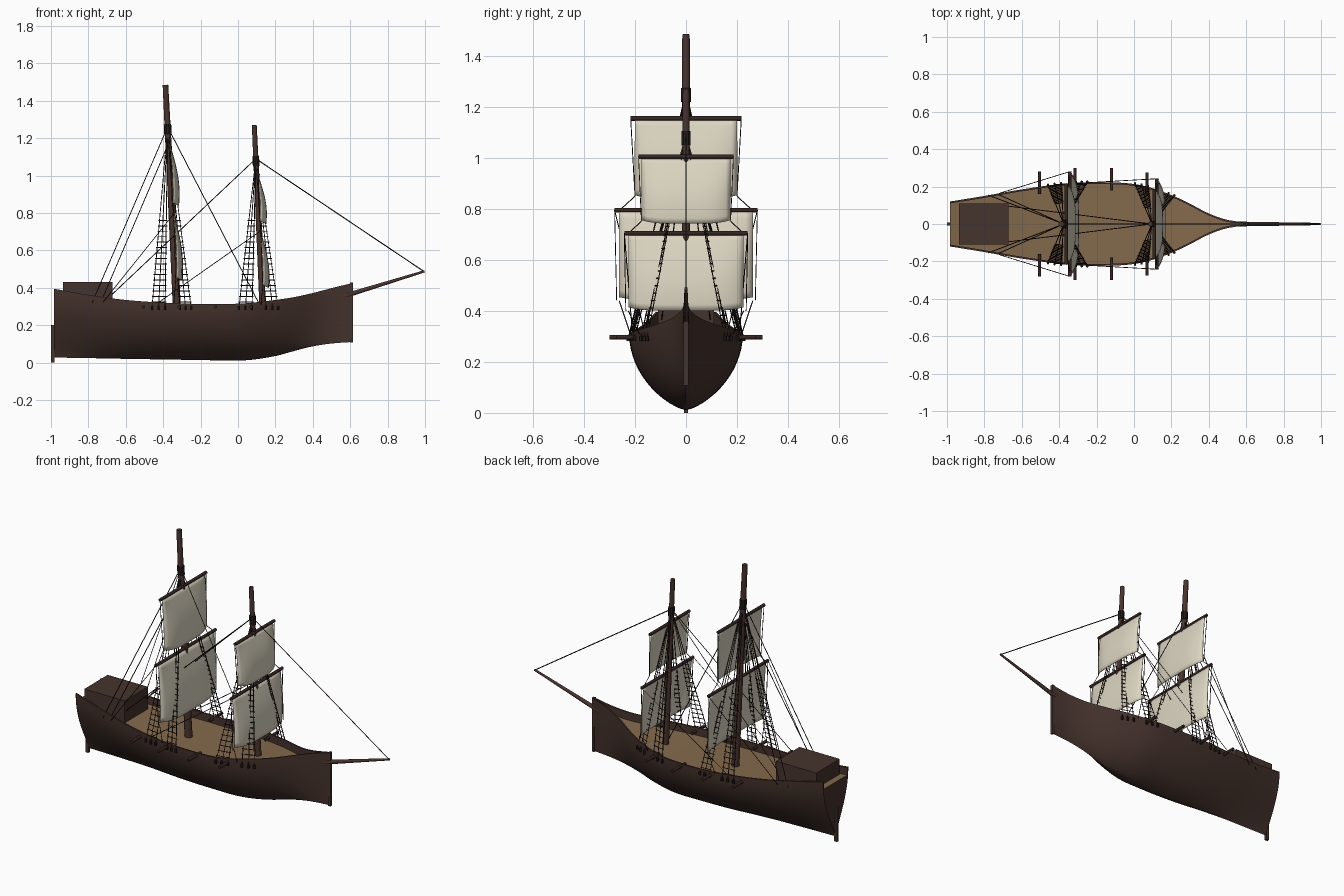
import bpy, bmesh, math
from mathutils import Vector, Matrix

cube = bpy.data.objects.get("Cube")
if cube:
    bpy.data.objects.remove(cube)


def material(name, rgb):
    m = bpy.data.materials.new(name)
    m.use_nodes = True
    m.diffuse_color = (*rgb, 1)
    m.node_tree.nodes["Principled BSDF"].inputs["Base Color"].default_value = (*rgb, 1)
    return m


HULL = material("dark hull wood", (0.06, 0.033, 0.026))
DECK = material("tan deck wood", (0.23, 0.145, 0.072))
SPAR = material("mast wood", (0.066, 0.034, 0.026))
YARD = material("dark yard wood", (0.035, 0.019, 0.015))
ROPE = material("tarred rope", (0.018, 0.012, 0.01))
SAIL = material("cream canvas", (0.72, 0.67, 0.54))


def finish(bm, name, mats, smooth=None):
    bmesh.ops.recalc_face_normals(bm, faces=bm.faces[:])
    mesh = bpy.data.meshes.new(name)
    bm.to_mesh(mesh)
    bm.free()
    for m in mats:
        mesh.materials.append(m)
    ob = bpy.data.objects.new(name, mesh)
    bpy.context.collection.objects.link(ob)
    if smooth:
        bpy.ops.object.select_all(action='DESELECT')
        ob.select_set(True)
        bpy.context.view_layer.objects.active = ob
        bpy.ops.object.shade_smooth_by_angle(angle=math.radians(smooth))
    return ob


def tube(bm, p, q, r1, r2=None, sides=4):
    p, q = Vector(p), Vector(q)
    d = q - p
    mat = Matrix.Translation((p + q) / 2) @ d.to_track_quat('Z', 'Y').to_matrix().to_4x4()
    bmesh.ops.create_cone(bm, cap_ends=True, segments=sides, radius1=r1,
                          radius2=r1 if r2 is None else r2, depth=d.length, matrix=mat)


def spar(name, p, q, r1, r2, mat):
    bm = bmesh.new()
    tube(bm, p, q, r1, r2, 14)
    return finish(bm, name, [mat], 40)


def box(name, lo, hi, mat):
    bm = bmesh.new()
    lo, hi = Vector(lo), Vector(hi)
    bmesh.ops.create_cube(bm, size=1, matrix=Matrix.Translation((lo + hi) / 2)
                          @ Matrix.Diagonal((*(hi - lo), 1)))
    return finish(bm, name, [mat])


# Hull stations: x, half beam, sheer height, keel height, section fineness
KEYS = [(-.985, .12, .395, .027, 1.3), (-.8, .15, .362, .024, 1.05),
        (-.6, .185, .335, .02, .85), (-.35, .218, .318, .016, .7),
        (-.1, .222, .313, .012, .69), (.05, .205, .318, .013, .69),
        (.2, .155, .335, .035, .72), (.3, .108, .35, .062, .78),
        (.4, .056, .372, .087, .85), (.5, .022, .398, .102, .95),
        (.61, .007, .425, .11, 1)]


def station(x):
    i = max(j for j in range(len(KEYS) - 1) if KEYS[j][0] <= x or j == 0)
    a, b = KEYS[i], KEYS[i + 1]
    p, n = KEYS[max(i - 1, 0)], KEYS[min(i + 2, len(KEYS) - 1)]
    h = b[0] - a[0]
    t = (x - a[0]) / h
    out = []
    for c in range(1, 5):
        ma = (b[c] - p[c]) / (b[0] - p[0]) * h
        mb = (n[c] - a[c]) / (n[0] - a[0]) * h
        out.append((2*t**3 - 3*t*t + 1)*a[c] + (t**3 - 2*t*t + t)*ma
                   + (3*t*t - 2*t**3)*b[c] + (t**3 - t*t)*mb)
    return out


# Hull with bulwarks and deck as one lofted ring
bm = bmesh.new()
N, STEPS = 14, 48
rings = []
for s in range(STEPS + 1):
    x = -.985 + 1.595 * s / STEPS
    b, top, keel, fine = station(x)
    half = []
    for j in range(N + 1):
        t = (j / N) ** 1.5
        half.append((b * (1 - (1 - t) ** 2) ** fine, keel + (top - keel) * t))
    inner = max(b - .01, b * .4)
    pts = [(-y, z) for y, z in reversed(half)] + half[1:]
    pts += [(inner, top), (inner, top - .045), (-inner, top - .045), (-inner, top)]
    rings.append([bm.verts.new((x, y, z)) for y, z in pts])
count = len(rings[0])
for a, b in zip(rings, rings[1:]):
    for k in range(count):
        f = bm.faces.new((a[k], a[(k + 1) % count], b[(k + 1) % count], b[k]))
        f.material_index = 1 if k == 2 * N + 2 else 0
for ring in (rings[0], rings[-1]):
    bm.faces.new(ring)
finish(bm, "hull", [HULL, DECK], 40)

box("stern_cabin", (-.935, -.11, .3), (-.67, .11, .432), HULL)
box("rudder", (-1, -.008, 0), (-.98, .008, .2), HULL)
box("stem_post", (.6, -.009, .108), (.614, .009, .427), HULL)
spar("bowsprit", (.5, 0, .335), (.997, 0, .488), .014, .006, SPAR)

# Guns poking out through the bulwarks
for i, (x, reach) in enumerate([(-.505, .28), (-.315, .3), (-.12, .3), (.07, .275)]):
    for side, label in ((1, "left"), (-1, "right")):
        spar(f"gun_{label}_{i + 1}", (x, side * (reach - .12), .297),
             (x, side * reach, .297), .009, .009, YARD)


def sail(name, x0, z_top, z_foot, half):
    bm = bmesh.new()
    nu, nv = 18, 12
    grid = []
    for j in range(nv + 1):
        v = j / nv
        row = []
        for i in range(nu + 1):
            u = 2 * i / nu - 1
            belly = .046 * math.sin(v * math.pi * .62) * (.3 + .7 * (1 - u ** 4))
            z = z_top + (z_foot + .014 * u ** 4 - z_top) * v
            row.append(bm.verts.new((x0 + belly, u * half, z)))
        grid.append(row)
    for a, b in zip(grid, grid[1:]):
        for i in range(nu):
            bm.faces.new((a[i], a[i + 1], b[i + 1], b[i]))
    ob = finish(bm, name, [SAIL], 40)
    mod = ob.modifiers.new("thickness", 'SOLIDIFY')
    mod.thickness = .004


def rig(name, base, tip, radii, apex_z, yards, groups, brace):
    """One mast with its two yards, sails, shrouds and running ropes."""
    base, tip = Vector(base), Vector(tip)

    def at(z):
        return base.lerp(tip, (z - base.z) / (tip.z - base.z))

    spar(name + "_mast", base, tip, *radii, SPAR)
    ropes = bmesh.new()
    ends = []
    for label, z, foot, yard_half, sail_half in yards:
        x = at(z).x + .009
        spar(f"{name}_{label}_yard", (x, -yard_half, z), (x, yard_half, z), .009, .009, YARD)
        sail(f"{name}_{label}_sail", x, z - .004, foot, sail_half)
        ends.append((x, yard_half, z, foot, sail_half))
    up, low = ends
    apex = at(apex_z)
    tube(ropes, at(apex_z - .04), at(apex_z + .015), radii[1] + .005, None, 10)
    for side in (1, -1):
        # Sheets from the upper yard to the lower one, and from the lower sail to the rail
        tube(ropes, (up[0], side * up[1], up[2]), (up[0] + .01, side * up[4], up[3] + .01), .002)
        tube(ropes, (up[0] + .01, side * up[4], up[3] + .01), (low[0], side * low[1] * .93, low[2]), .002)
        tube(ropes, (low[0], side * low[1], low[2]), (low[0] + .01, side * (low[4] + .01), low[3]), .002)
        tube(ropes, (low[0] + .01, side * low[4], low[3]), (low[0], side * station(low[0])[0], .31), .002)
        # Brace leading aft
        tube(ropes, (low[0], side * low[1], low[2]), (brace, side * station(brace)[0], .325), .002)
        # Shrouds with ratlines
        for xs in groups:
            feet = [Vector((x, side * (station(x)[0] + .004), .29)) for x in xs]
            for f in feet:
                tube(ropes, f, apex, .0024)
                tube(ropes, f - Vector((0, 0, .008)), f + Vector((0, 0, .012)), .007, None, 6)
            for k in range(16):
                t = (.035 + k * .029) / (apex_z - .29)
                for a, b in zip(feet, feet[1:]):
                    pa, pb = a.lerp(apex, t), b.lerp(apex, t)
                    d = (pb - pa).normalized() * .006
                    tube(ropes, pa - d, pb + d, .0024)
    finish(ropes, name + "_rigging", [ROPE])
    return apex


main_apex = rig("main", (-.325, 0, .26), (-.388, 0, 1.485), (.022, .015), 1.26,
                [("upper", 1.155, .84, .217, .2), ("lower", .795, .44, .28, .262)],
                [(-.46, -.425, -.39), (-.31, -.28, -.25)], -.72)
fore_apex = rig("fore", (.134, 0, .26), (.087, 0, 1.27), (.018, .013), 1.09,
                [("upper", 1.005, .742, .186, .175), ("lower", .705, .4, .242, .226)],
                [(.005, .04, .075), (.15, .185, .215)], -.42)

# Stays between masts, bowsprit and stern
bm = bmesh.new()
tube(bm, fore_apex, (.993, 0, .488), .0028)
tube(bm, main_apex, (.11, 0, .32), .0024)
for side in (1, -1):
    tube(bm, main_apex, (-.78, side * .155, .32), .0024)
    tube(bm, main_apex - Vector((0, 0, .1)), (-.73, side * .16, .33), .0024)
    tube(bm, fore_apex, (-.71, side * .1, .33), .0024)
finish(bm, "stays", [ROPE])
